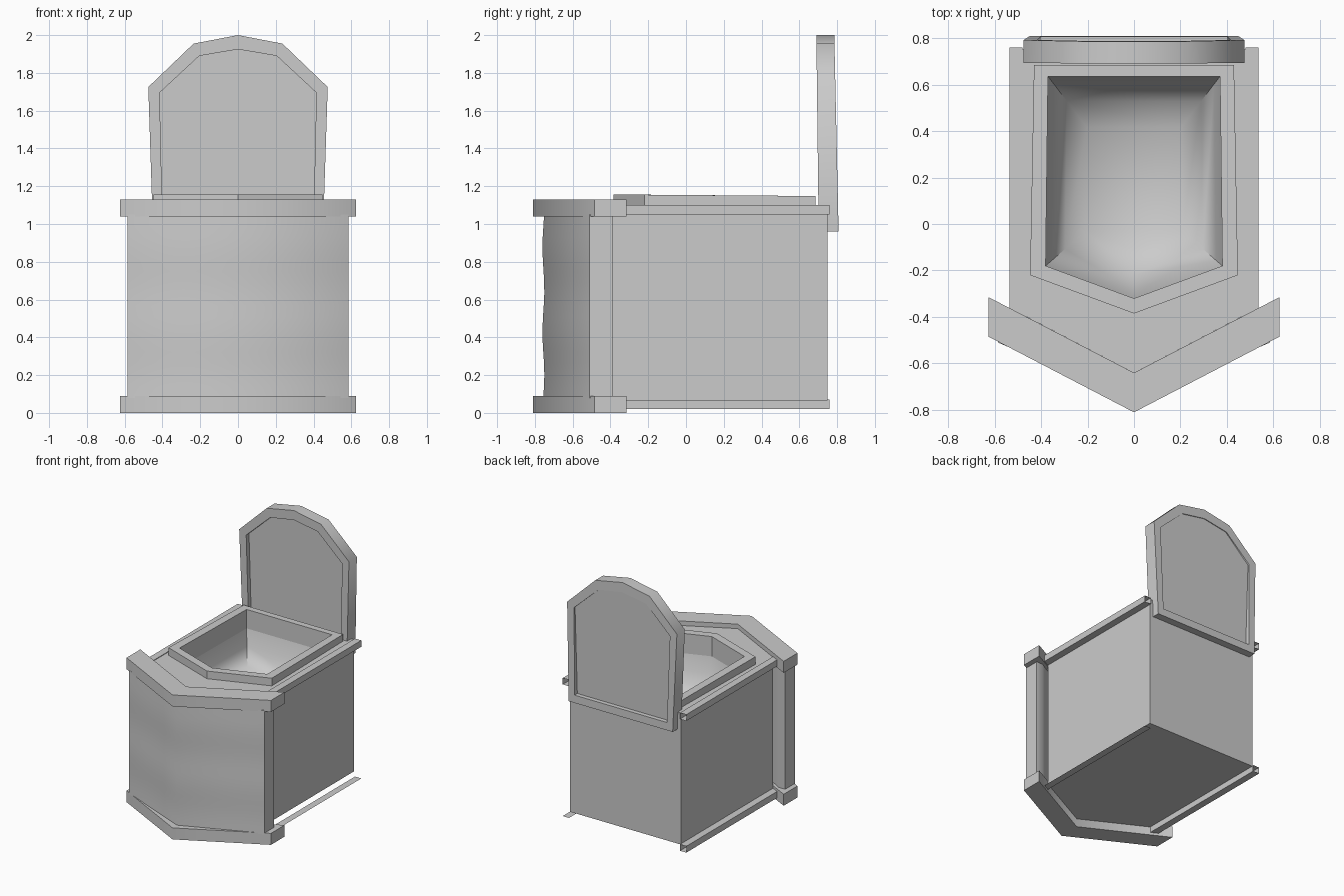
import bpy, bmesh, math

if "Cube" in bpy.data.objects:
    bpy.data.objects.remove(bpy.data.objects["Cube"])

def finish(name, bm, angle):
    bmesh.ops.recalc_face_normals(bm, faces=bm.faces[:])
    me = bpy.data.meshes.new(name)
    bm.to_mesh(me)
    bm.free()
    ob = bpy.data.objects.new(name, me)
    bpy.context.collection.objects.link(ob)
    bpy.ops.object.select_all(action='DESELECT')
    ob.select_set(True)
    bpy.context.view_layer.objects.active = ob
    bpy.ops.object.shade_smooth_by_angle(angle=math.radians(angle))
    return ob

def loft(name, rings, start=True, end=True, angle=30):
    """Skin closed rings of equal length, with optional end caps."""
    bm = bmesh.new()
    vs = [[bm.verts.new(p) for p in r] for r in rings]
    n = len(vs[0])
    for a, b in zip(vs, vs[1:]):
        for i in range(n):
            j = (i + 1) % n
            bm.faces.new((a[i], a[j], b[j], b[i]))
    if start:
        bm.faces.new(vs[0])
    if end:
        bm.faces.new(vs[-1])
    return finish(name, bm, angle)

def mirror(half):
    """Half outline (x >= 0, ending on x = 0) to full outline."""
    return half + [(-x, y) for x, y in reversed(half) if x > 0]

def level(pts, z):
    return [(x, y, z) for x, y in pts]

# Cabinet body, open under the seat
body = mirror([(.48, .75), (.48, -.39), (0, -.64)])
rim_out = mirror([(.43, .685), (.447, -.22), (0, -.385)])
rim_in = mirror([(.37, .635), (.38, -.18), (0, -.32)])
loft("cabinet_body", [level(body, .065), level(body, 1.095), level(rim_out, 1.095)], end=False)

# Raised seat rim, falling slightly to the back
def seat_top(pts):
    return [(x, y, 1.155 - .007 * max(0, min(1, (y + .2) / .85))) for x, y in pts]
loft("seat_rim", [level(rim_out, 1.09), seat_top(rim_out), seat_top(rim_in), level(rim_in, 1.0)],
     start=False, end=False)

# Basin narrowing downwards
def shrink(pts, s):
    return [(x * s, .15 + (y - .15) * s) for x, y in pts]
basin = [(1, 1.0), (.93, .88), (.78, .76), (.55, .68)]
loft("basin", [level(shrink(rim_in, s), z) for s, z in basin], start=False, angle=60)

# Chevron trims at the top and bottom of the front
trim = [(-.625, -.485), (0, -.81), (.625, -.485), (.625, -.315), (0, -.64), (-.625, -.315)]
for name, z in (("lower_trim", 0), ("upper_trim", 1.04)):
    loft(name, [level(trim, z), level(trim, z + .09)], angle=60)

# Slightly wavy front panel between the trims
def panel_ring(z):
    w = .005 * math.sin((z - .09) * 14)
    half = [(0, -.755 + w), (.585, -.51), (.585, -.39), (.53, -.39), (.48, -.42), (0, -.66)]
    left = [(-x, y) for x, y in reversed(half[1:-1])]
    return level(half + left, z)
loft("front_panel", [panel_ring(.08 + .97 * i / 16) for i in range(17)], angle=60)

# Side rails: open-ended channels along the body
def rail(name, side, z0, z1):
    sec = [(.48, z0), (.535, z0), (.535, z1), (.48, z1)]
    loft(name, [[(side * x, y, z) for x, z in sec] for y in (-.40, .76)], start=False, end=False)
rail("upper_rail_right", 1, 1.05, 1.10)
rail("upper_rail_left", -1, 1.05, 1.10)
rail("lower_rail_left", -1, .02, .07)

# The right lower rail is only a flat strip
bm = bmesh.new()
bm.faces.new([bm.verts.new(p) for p in
              ((.48, -.40, .02), (.535, -.40, .02), (.535, .76, .02), (.48, .76, .02))])
finish("lower_rail_right", bm, 30)

# Raised lid with a recessed panel on both faces
lid_out = mirror([(.45, .96), (.475, 1.725), (.235, 1.955), (0, 2.0)])
lid_in = mirror([(.40, 1.02), (.415, 1.695), (.205, 1.89), (0, 1.925)])
def front(pts, d=0):
    return [(x, .69 + .012 * (2 - z) + d, z) for x, z in pts]
def back(pts, recess=False):
    return [(x, .785 + .022 * (2 - z) - (.003 + .032 * (2 - z) if recess else 0), z) for x, z in pts]
loft("lid", [front(lid_in, .035), front(lid_in), front(lid_out),
             back(lid_out), back(lid_in), back(lid_in, True)], angle=50)
